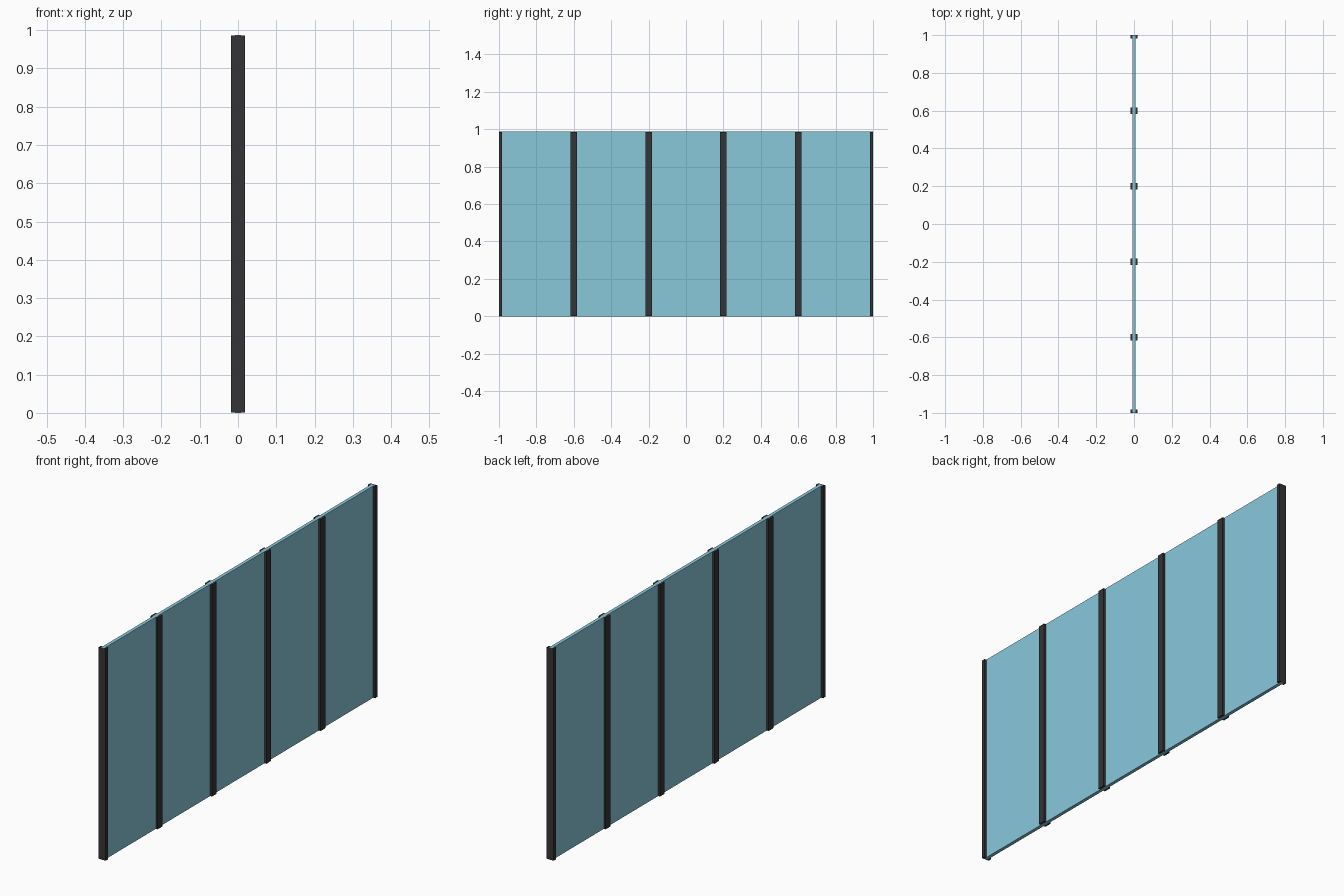
import bpy

if "Cube" in bpy.data.objects:
    bpy.data.objects.remove(bpy.data.objects["Cube"])

HEIGHT = 0.987
POST_DEPTH = 0.036
POST_WIDTH = 0.034
GLASS_DEPTH = 0.016
BAYS = 5


def material(name, color):
    m = bpy.data.materials.new(name)
    m.diffuse_color = color
    m.use_nodes = True
    m.node_tree.nodes["Principled BSDF"].inputs["Base Color"].default_value = m.diffuse_color
    return m


def box(name, y0, y1, z0, z1, depth, mat):
    bpy.ops.mesh.primitive_cube_add(size=1, location=(0, (y0 + y1) / 2, (z0 + z1) / 2))
    ob = bpy.context.object
    ob.name = name
    ob.scale = (depth, y1 - y0, z1 - z0)
    bpy.ops.object.transform_apply(location=False, rotation=False, scale=True)
    ob.data.materials.append(mat)
    return ob


frame = material("dark_frame", (0.035, 0.035, 0.038, 1))
glass = material("blue_glass", (0.25, 0.58, 0.71, 1))

# Continuous glass sheet, its edge showing between the post halves at top and bottom
box("glass_panel", -0.9995, 0.9995, 0, HEIGHT, GLASS_DEPTH, glass)

# Vertical posts; the two end ones are half width
for i in range(BAYS + 1):
    y = -1 + 2 * i / BAYS
    y0 = max(-1, y - POST_WIDTH / 2)
    y1 = min(1, y + POST_WIDTH / 2)
    name = "end_post" if i in (0, BAYS) else "mullion"
    box(f"{name}_{i + 1}", y0, y1, 0.0005, HEIGHT - 0.0005, POST_DEPTH, frame)
